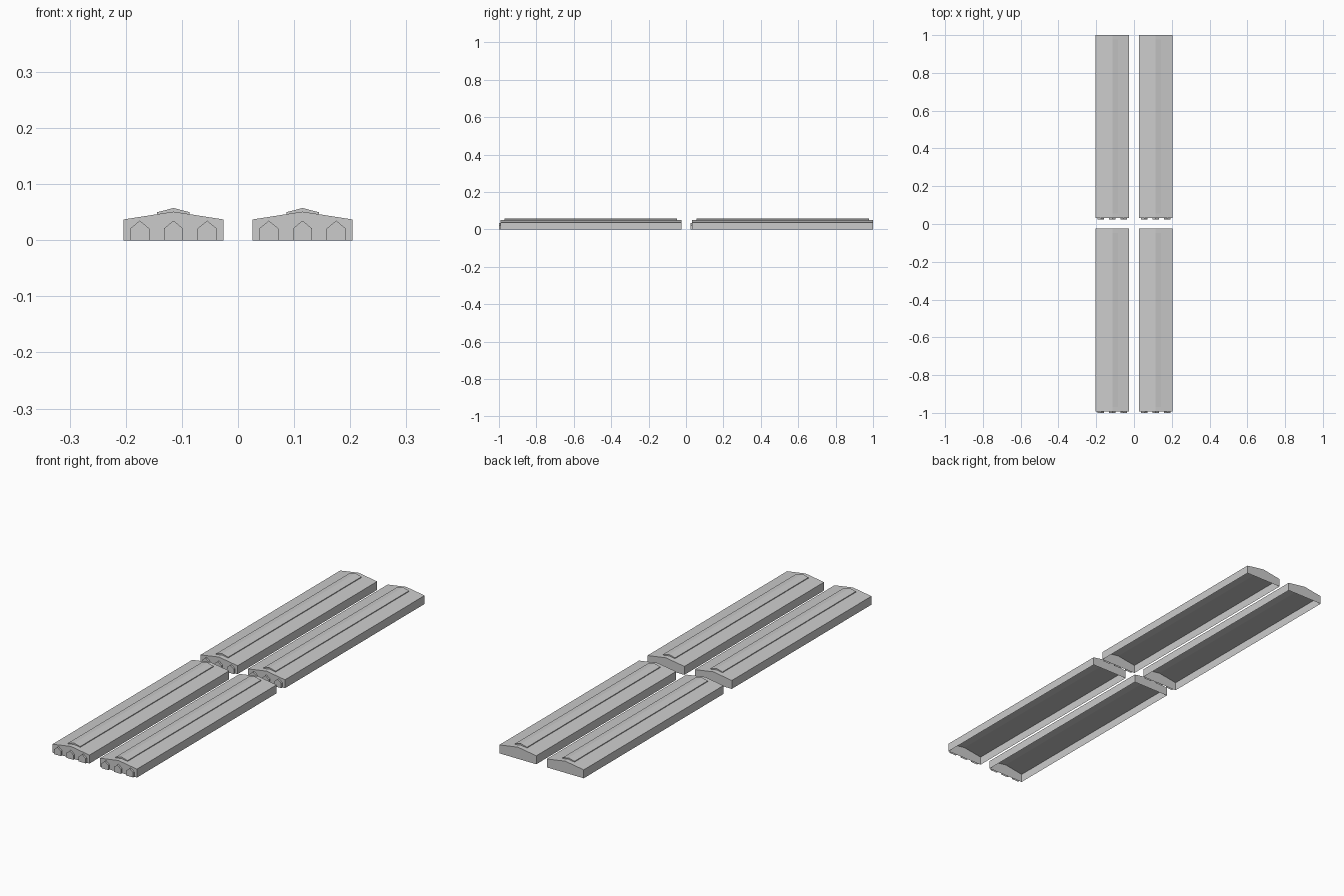
import bpy
import bmesh
from mathutils import Vector

if "Cube" in bpy.data.objects:
    bpy.data.objects.remove(bpy.data.objects["Cube"], do_unlink=True)

grey = bpy.data.materials.new("light_grey")
grey.use_nodes = True
COLOUR = (0.6, 0.6, 0.6, 1)
grey.diffuse_color = COLOUR
grey.node_tree.nodes["Principled BSDF"].inputs["Base Color"].default_value = COLOUR

HALF_W, HALF_CAP = 0.0895, 0.029
EAVE, APEX = 0.037, 0.051
PORCH = 0.008                      # how far the entrances stand out
FRONT, BACK = -0.4875 + PORCH, 0.4875
CAP_INSET = 0.022
DOOR_X, DOOR_HALF = (-0.06, 0, 0.06), 0.017
DOOR_EAVE, DOOR_TOP = 0.021, 0.035


def roof_z(x):
    return APEX - (APEX - EAVE) * abs(x) / HALF_W


def build_hall_mesh():
    bm = bmesh.new()

    def face(points):
        return bm.faces.new([bm.verts.new(p) for p in points])

    xs = (-HALF_W, -HALF_CAP, 0, HALF_CAP, HALF_W)
    ys = (FRONT, FRONT + CAP_INSET, BACK - CAP_INSET, BACK)

    # Gabled roof, keeping the cells that carry the ridge cap
    cap = []
    for i, (x0, x1) in enumerate(zip(xs, xs[1:])):
        for j, (y0, y1) in enumerate(zip(ys, ys[1:])):
            f = face([(x, y, roof_z(x)) for x, y in
                      ((x0, y0), (x1, y0), (x1, y1), (x0, y1))])
            if i in (1, 2) and j == 1:
                cap.append(f)

    # Long side walls
    for x in (-HALF_W, HALF_W):
        for y0, y1 in zip(ys, ys[1:]):
            face([(x, y0, 0), (x, y1, 0), (x, y1, EAVE), (x, y0, EAVE)])

    # Back gable
    top = [(x, roof_z(x)) for x in reversed(xs)]
    face([(x, BACK, z) for x, z in [(-HALF_W, 0), (HALF_W, 0)] + top])

    # Front gable, its lower edge running around three pointed entrances
    outline, doors = [(-HALF_W, 0)], []
    for cx in DOOR_X:
        arch = [(cx - DOOR_HALF, 0), (cx - DOOR_HALF, DOOR_EAVE), (cx, DOOR_TOP),
                (cx + DOOR_HALF, DOOR_EAVE), (cx + DOOR_HALF, 0)]
        outline += arch
        doors.append(face([(x, FRONT, z) for x, z in reversed(arch)]))
    face([(x, FRONT, z) for x, z in outline + [(HALF_W, 0)] + top])

    bmesh.ops.remove_doubles(bm, verts=bm.verts[:], dist=0.0001)
    bmesh.ops.recalc_face_normals(bm, faces=bm.faces[:])

    # Raise the ridge cap, a little steeper than the roof
    grown = bmesh.ops.extrude_face_region(bm, geom=cap)["geom"]
    for v in (g for g in grown if isinstance(g, bmesh.types.BMVert)):
        v.co.z += 0.0065 if abs(v.co.x) < 0.001 else 0.0035

    # Push the entrances forward and leave them open underneath
    grown = bmesh.ops.extrude_face_region(bm, geom=doors)["geom"]
    for v in (g for g in grown if isinstance(g, bmesh.types.BMVert)):
        v.co += Vector((0, -PORCH, 0))
    under = [f for f in bm.faces if all(v.co.z < 0.0001 for v in f.verts)]
    bmesh.ops.delete(bm, geom=under, context="FACES")

    bmesh.ops.recalc_face_normals(bm, faces=bm.faces[:])
    mesh = bpy.data.meshes.new("long_hall")
    bm.to_mesh(mesh)
    bm.free()
    mesh.materials.append(grey)
    return mesh


# Four identical halls in two rows
hall_mesh = build_hall_mesh()
for row, y in (("front", -0.5125), ("back", 0.5125)):
    for side, x in (("right", -0.115), ("left", 0.115)):
        hall = bpy.data.objects.new(f"{row}_{side}_hall", hall_mesh)
        hall.location = (x, y, 0)
        bpy.context.collection.objects.link(hall)
